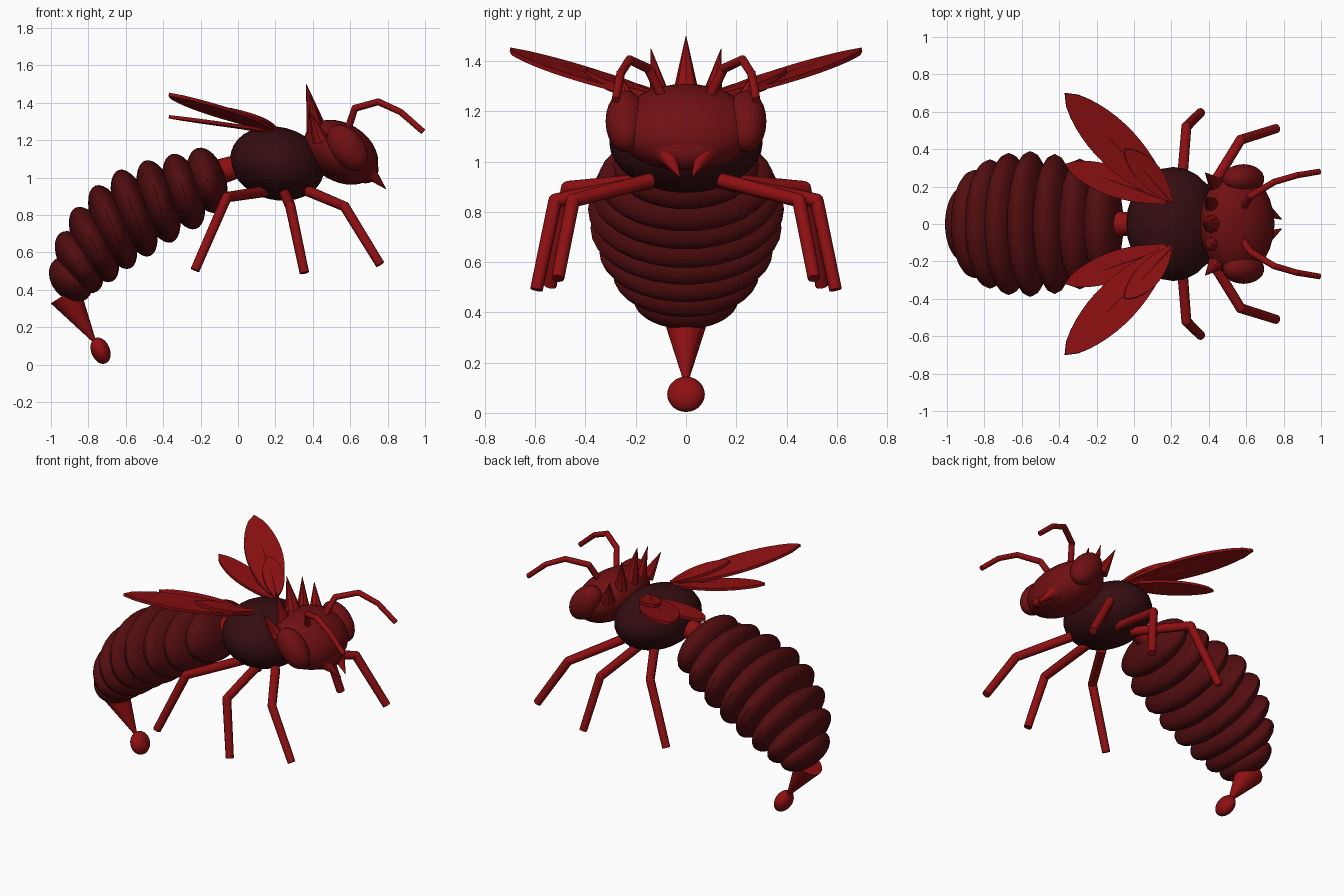
import bpy, bmesh, math
from mathutils import Vector, Matrix

cube = bpy.data.objects.get("Cube")
if cube:
    bpy.data.objects.remove(cube, do_unlink=True)


def material(name, rgb):
    m = bpy.data.materials.new(name)
    m.use_nodes = True
    col = (*rgb, 1)
    m.diffuse_color = col
    bsdf = m.node_tree.nodes["Principled BSDF"]
    bsdf.inputs["Base Color"].default_value = col
    return m


RED = material("bright red", (0.27, 0.005, 0.006))
HEAD = material("deep red", (0.16, 0.005, 0.006))
ABDOMEN = material("dark red", (0.085, 0.004, 0.005))
THORAX = material("blackish red", (0.035, 0.004, 0.005))


def finish(name, bm, mat, smooth=True):
    bmesh.ops.recalc_face_normals(bm, faces=bm.faces)
    me = bpy.data.meshes.new(name)
    bm.to_mesh(me)
    bm.free()
    me.materials.append(mat)
    ob = bpy.data.objects.new(name, me)
    bpy.context.collection.objects.link(ob)
    if smooth:
        bpy.ops.object.select_all(action="DESELECT")
        ob.select_set(True)
        bpy.context.view_layer.objects.active = ob
        bpy.ops.object.shade_smooth_by_angle(angle=math.radians(40))
    return ob


def ellipsoid(name, centre, radii, tilt, mat, turn=0):
    """Tilt is in degrees, positive lowers the front."""
    bm = bmesh.new()
    bmesh.ops.create_uvsphere(bm, u_segments=24, v_segments=16, radius=1)
    rot = Matrix.Rotation(math.radians(turn), 4, "Z") @ Matrix.Rotation(math.radians(tilt), 4, "Y")
    bm.transform(Matrix.Translation(centre) @ rot @ Matrix.Diagonal((*radii, 1)))
    return finish(name, bm, mat)


def add_cone(bm, a, b, r1, r2, sides):
    a, b = Vector(a), Vector(b)
    d = b - a
    m = Matrix.Translation((a + b) / 2) @ d.to_track_quat("Z", "Y").to_matrix().to_4x4()
    bmesh.ops.create_cone(bm, cap_ends=True, segments=sides, radius1=r1, radius2=r2,
                          depth=d.length, matrix=m)


def cone(name, a, b, r1, r2, mat, sides=12):
    bm = bmesh.new()
    add_cone(bm, a, b, r1, r2, sides)
    return finish(name, bm, mat)


def limb(name, points, r, mat, end=1.0):
    """Jointed tube: one cylinder per stretch with a ball at each bend."""
    bm = bmesh.new()
    n = len(points) - 1
    rad = [r * (1 + (end - 1) * i / n) for i in range(n + 1)]
    for i in range(n):
        add_cone(bm, points[i], points[i + 1], rad[i], rad[i + 1], 10)
        if i:
            bmesh.ops.create_uvsphere(bm, u_segments=10, v_segments=6, radius=rad[i],
                                      matrix=Matrix.Translation(points[i]))
    return finish(name, bm, mat)


def wing(name, root, tip, width, mat, thick=0.018, skew=0.0):
    """Flat leaf, wider towards the tip, level across its width."""
    root, tip = Vector(root), Vector(tip)
    d = tip - root
    across = Vector((-d.y, d.x, 0)).normalized()
    up = d.cross(across).normalized()
    if up.z < 0:
        up = -up
    bm = bmesh.new()
    steps = 14
    edge = []
    for side in (1, -1):
        ts = [i / steps for i in range(1, steps)]
        for t in (ts if side > 0 else reversed(ts)):
            w = width / 2 * math.sin(math.pi * t ** 1.1) ** 0.65
            edge.append(root + d * t + across * (side * w + skew * math.sin(math.pi * t)))
        edge.append(tip if side > 0 else root)
    face = bm.faces.new([bm.verts.new(p - up * thick / 2) for p in edge])
    out = bmesh.ops.extrude_face_region(bm, geom=[face])
    moved = [g for g in out["geom"] if isinstance(g, bmesh.types.BMVert)]
    bmesh.ops.translate(bm, verts=moved, vec=up * thick)
    # raised vein along the middle
    add_cone(bm, root, root + d * 0.9, 0.016, 0.007, 6)
    return finish(name, bm, mat, False)


def mirrored(points, s):
    return [(x, y * s, z) for x, y, z in points]


# Thorax and waist
ellipsoid("thorax", (0.21, 0, 1.075), (0.255, 0.305, 0.195), 14, THORAX)
cone("waist", (-0.13, 0, 1.02), (0.03, 0, 1.07), 0.07, 0.06, RED, 16)

# Abdomen rings: x, z, half width, half height, tilt
rings = [
    (-0.165, 0.985, 0.29, 0.18, 17), (-0.29, 0.925, 0.35, 0.21, 18),
    (-0.425, 0.872, 0.375, 0.23, 18), (-0.555, 0.81, 0.39, 0.245, 20),
    (-0.67, 0.735, 0.38, 0.24, 23), (-0.77, 0.642, 0.345, 0.22, 27),
    (-0.85, 0.548, 0.29, 0.185, 32), (-0.895, 0.455, 0.21, 0.135, 40),
]
for i, (x, z, w, h, a) in enumerate(rings):
    ellipsoid(f"abdomen_ring_{i + 1}", (x, 0, z), (0.1, w, h), -a, ABDOMEN)

# Sting and its bulb
cone("sting", (-0.925, 0, 0.375), (-0.765, 0, 0.12), 0.09, 0.008, RED, 16)
ellipsoid("sting_bulb", (-0.735, 0, 0.074), (0.05, 0.075, 0.073), -22, RED)

# Head and face
ellipsoid("head", (0.55, 0, 1.135), (0.215, 0.28, 0.155), 32, HEAD)
ellipsoid("face", (0.65, 0, 1.07), (0.115, 0.17, 0.085), 45, HEAD)

# Paired parts
for s, side in ((1, "left"), (-1, "right")):
    ellipsoid(f"{side}_eye", (0.585, 0.24 * s, 1.16), (0.14, 0.08, 0.09), 52, HEAD)
    cone(f"{side}_mandible", (0.69, 0.08 * s, 1.04), (0.79, 0.025 * s, 0.94), 0.045, 0.002, RED)

    feeler = [(0.585, 0.09, 1.25), (0.625, 0.15, 1.37), (0.75, 0.225, 1.405),
              (0.87, 0.26, 1.35), (0.99, 0.28, 1.245)]
    limb(f"{side}_antenna", mirrored(feeler, s), 0.02, RED, 0.8)

    legs = {
        "front": [(0.38, 0.14, 0.925), (0.57, 0.45, 0.845), (0.76, 0.51, 0.535)],
        "middle": [(0.25, 0.14, 0.92), (0.28, 0.52, 0.845), (0.355, 0.595, 0.49)],
        "rear": [(0.14, 0.14, 0.925), (-0.06, 0.47, 0.895), (-0.23, 0.54, 0.505)],
    }
    for part, pts in legs.items():
        limb(f"{side}_{part}_leg", mirrored(pts, s), 0.03, RED, 0.85)

    # Wings with a small raised cover on the large one
    wing(f"{side}_large_wing", (0.2, 0.12 * s, 1.25), (-0.37, 0.7 * s, 1.445), 0.23, RED)
    wing(f"{side}_small_wing", (0.2, 0.12 * s, 1.245), (-0.37, 0.32 * s, 1.325), 0.16, RED)
    wing(f"{side}_wing_cover", (0.2, 0.12 * s, 1.26), (-0.05, 0.4 * s, 1.365), 0.13, RED,
         skew=-0.01 * s)

    # Outer crown spikes
    cone(f"{side}_inner_spike", (0.42, 0.1 * s, 1.24), (0.385, 0.14 * s, 1.45), 0.045, 0.001, RED, 8)
    cone(f"{side}_outer_spike", (0.44, 0.21 * s, 1.2), (0.38, 0.275 * s, 1.36), 0.045, 0.001, RED, 8)

cone("middle_spike", (0.42, 0, 1.26), (0.365, 0, 1.5), 0.055, 0.001, RED, 8)
